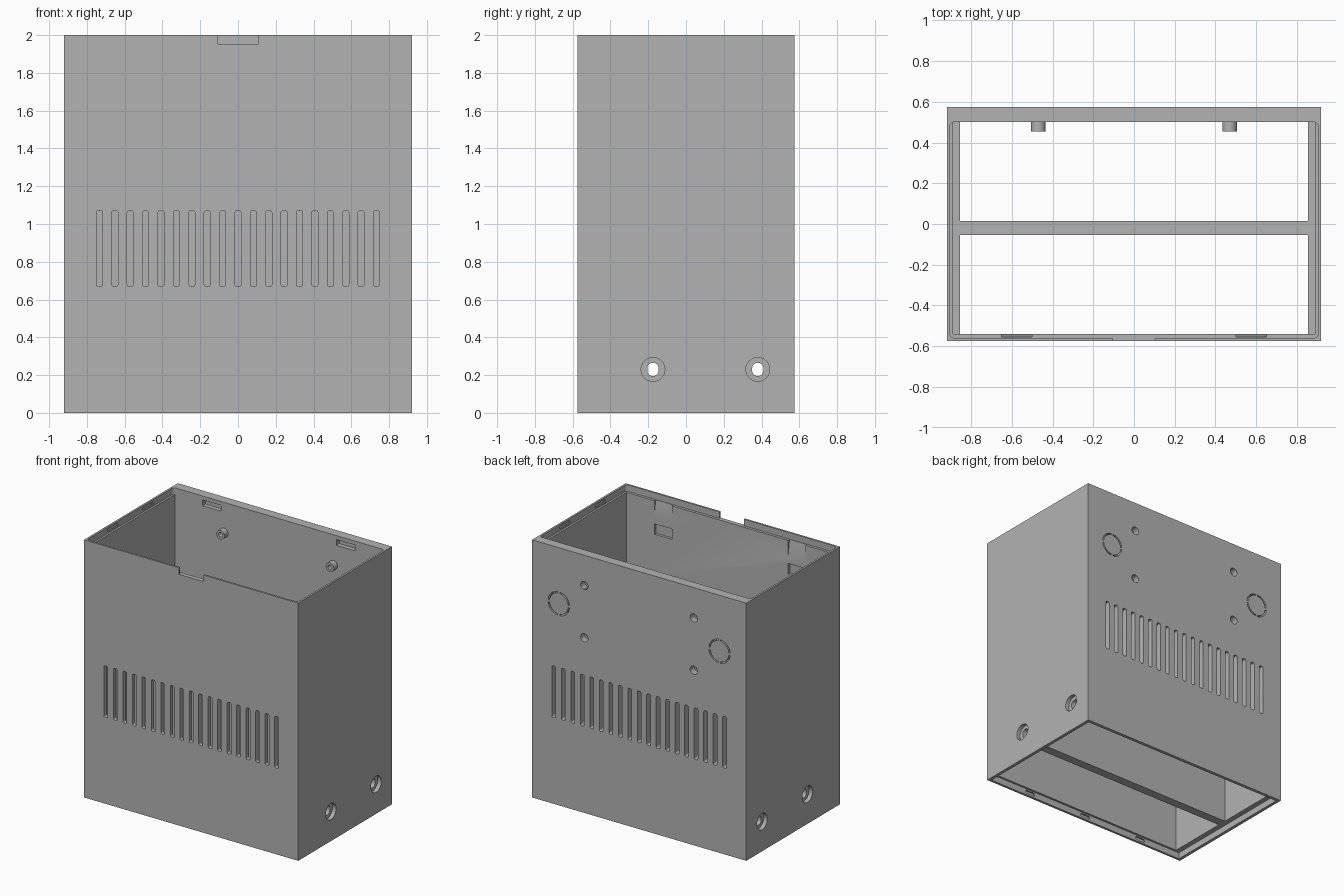
import bpy, bmesh
from math import cos, sin, pi, radians

cube = bpy.data.objects.get("Cube")
if cube:
    bpy.data.objects.remove(cube)

grey = bpy.data.materials.new("mid_grey")
grey.use_nodes = True
grey.diffuse_color = (0.45, 0.45, 0.45, 1)
for node in grey.node_tree.nodes:
    if node.type == 'BSDF_PRINCIPLED':
        node.inputs["Base Color"].default_value = grey.diffuse_color

X, Y, Z = 0.92, 0.575, 2.0      # half width, half depth, height
BACK, FRONT = 0.5, -0.54        # inner faces of the back and front walls


# Flat outlines
def arc(u, v, r, start, end, n):
    return [(u + r * cos(start + (end - start) * i / n),
             v + r * sin(start + (end - start) * i / n)) for i in range(n + 1)]


def circle(u, v, r, n=32):
    return arc(u, v, r, 0, 2 * pi, n)[:-1]


def rect(u0, u1, v0, v1, r=0):
    if not r:
        return [(u0, v0), (u1, v0), (u1, v1), (u0, v1)]
    centres = [(u1 - r, v1 - r), (u0 + r, v1 - r), (u0 + r, v0 + r), (u1 - r, v0 + r)]
    pts = []
    for i, (u, v) in enumerate(centres):
        pts += arc(u, v, r, i * pi / 2, (i + 1) * pi / 2, 4)
    return pts


# Outline extruded along an axis from lo to hi
def prism(outline, axis, lo, hi):
    return outline, axis, lo, hi


def make(name, prisms):
    bm = bmesh.new()
    for outline, axis, lo, hi in prisms:
        rings = []
        for w in (lo, hi):
            rings.append([bm.verts.new({'x': (w, u, v), 'y': (u, w, v), 'z': (u, v, w)}[axis])
                          for u, v in outline])
        a, b = rings
        bm.faces.new(a)
        bm.faces.new(b)
        for i in range(len(a)):
            j = (i + 1) % len(a)
            bm.faces.new((a[i], a[j], b[j], b[i]))
    bmesh.ops.recalc_face_normals(bm, faces=bm.faces[:])
    mesh = bpy.data.meshes.new(name)
    bm.to_mesh(mesh)
    bm.free()
    mesh.materials.append(grey)
    ob = bpy.data.objects.new(name, mesh)
    bpy.context.collection.objects.link(ob)
    return ob


def combine(ob, operation, prisms):
    tool = make("tool", prisms)
    tool.hide_render = True
    mod = ob.modifiers.new("cut", 'BOOLEAN')
    mod.operation, mod.solver, mod.object = operation, 'EXACT', tool
    bpy.context.view_layer.update()
    result = bpy.data.meshes.new_from_object(
        ob.evaluated_get(bpy.context.evaluated_depsgraph_get()))
    ob.modifiers.clear()
    ob.data = result
    bpy.data.objects.remove(tool)


body = make("enclosure_body", [prism(rect(-X, X, -Y, Y), 'z', 0, Z)])

# Upper cavity, lid recess, bottom recess and two lower wells either side of a divider
combine(body, 'DIFFERENCE', [prism(rect(-0.89, 0.89, FRONT, BACK), 'z', 1.2, 2.1)])
combine(body, 'DIFFERENCE', [prism(rect(-0.905, 0.905, -0.56, BACK, 0.02), 'z', 1.95, 2.1)])
combine(body, 'DIFFERENCE', [prism(rect(-0.855, 0.855, FRONT, -0.055), 'z', -0.1, 1.3),
                             prism(rect(-0.855, 0.855, 0.015, BACK), 'z', -0.1, 1.3)])
combine(body, 'DIFFERENCE', [prism(rect(-0.895, 0.895, -0.556, 0.55), 'z', -0.1, 0.05)])

# Screw posts on the back wall
posts = [(x, z) for x in (-0.47, 0.47) for z in (1.36, 1.765)]
combine(body, 'UNION', [prism(circle(x, z, 0.035), 'y', 0.455, 0.52) for x, z in posts])
combine(body, 'DIFFERENCE', [prism(circle(x, z, 0.017), 'y', 0.4, 0.6) for x, z in posts])
combine(body, 'DIFFERENCE', [prism(circle(x, z, 0.032), 'y', 0.525, 0.6) for x, z in posts])

# Vent slots in the front and back walls
vents = []
for i in range(-9, 10):
    slot = rect(i * 0.0815 - 0.016, i * 0.0815 + 0.016, 0.67, 1.07, 0.01)
    vents += [prism(slot, 'y', -0.7, -0.5), prism(slot, 'y', 0.45, 0.7)]
combine(body, 'DIFFERENCE', vents)

# Counterbored side holes
bores, holes = [], []
for s in (-1, 1):
    for y in (-0.175, 0.38):
        bores.append(prism(circle(y, 0.23, 0.063), 'x', s * 0.89, s * 1.0))
        holes.append(prism(rect(y - 0.03, y + 0.03, 0.195, 0.265, 0.028), 'x', s * 0.8, s * 1.0))
combine(body, 'DIFFERENCE', bores)
combine(body, 'DIFFERENCE', holes)

# Round knockouts on the back, cut as broken grooves
grooves = []
for x in (-0.69, 0.69):
    for k in range(4):
        a, b = radians(k * 90 + 6), radians(k * 90 + 84)
        outline = arc(x, 1.565, 0.092, a, b, 10) + arc(x, 1.565, 0.081, b, a, 10)
        grooves.append(prism(outline, 'y', 0.535, 0.6))
combine(body, 'DIFFERENCE', grooves)

# Finger notch, lid clip sockets, lead-in ramps and base clip sockets
clips = [prism(rect(-0.105, 0.105, 1.95, 2.1), 'y', -0.7, -0.5)]
for x in (-0.575, 0.575):
    clips.append(prism(rect(x - 0.08, x + 0.08, 1.925, 1.97), 'y', 0.45, 0.535))
    clips.append(prism(rect(x - 0.075, x + 0.075, 1.69, 1.77), 'y', -0.56, -0.5))
    ramp = [(-0.5, 1.97), (-0.559, 1.97), (-0.54, 1.84), (-0.5, 1.84)]
    clips.append(prism(ramp, 'x', x - 0.075, x + 0.075))
for s in (-1, 1):
    for y in (-0.24, 0.19):
        clips.append(prism(rect(y - 0.06, y + 0.06, 1.96, 1.985), 'x', s * 0.87, s * 0.913))
for x in (-0.525, 0, 0.525):
    clips.append(prism(rect(x - 0.04, x + 0.04, 0.015, 0.04), 'y', -0.568, -0.52))
combine(body, 'DIFFERENCE', clips)

# Crisp edges, smooth round holes
bpy.ops.object.select_all(action='DESELECT')
body.select_set(True)
bpy.context.view_layer.objects.active = body
bpy.ops.object.shade_smooth_by_angle(angle=radians(25))
